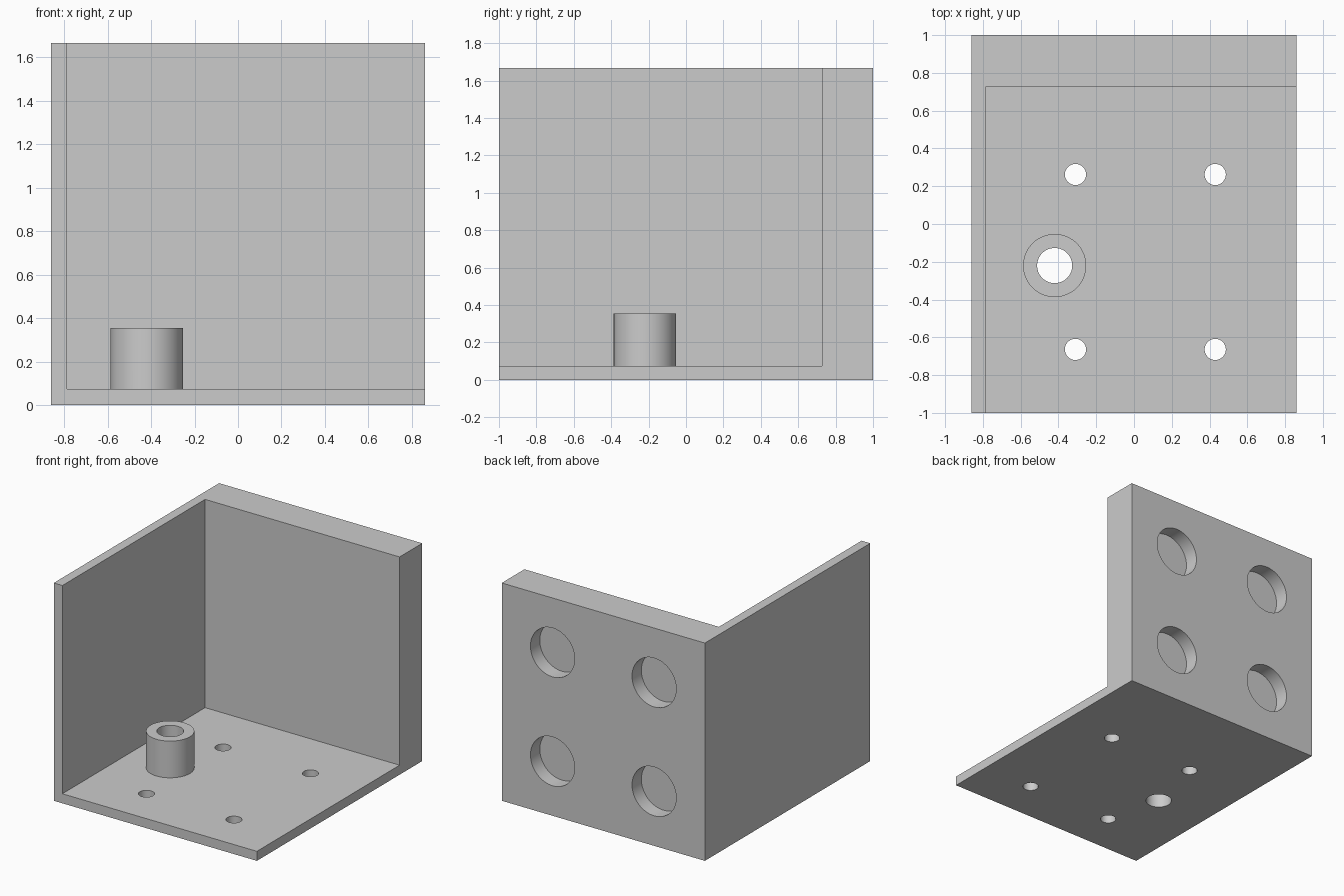
import bpy
import math

if "Cube" in bpy.data.objects:
    bpy.data.objects.remove(bpy.data.objects["Cube"], do_unlink=True)

# Overall size and wall thicknesses
W, D, H = 1.72, 2.0, 1.667
FLOOR, SIDE, BACK = 0.073, 0.073, 0.274
BOSS = (-0.42, -0.22)

grey = bpy.data.materials.new("plain_grey")
grey.use_nodes = True
colour = (0.6, 0.6, 0.6, 1)
grey.diffuse_color = colour
grey.node_tree.nodes["Principled BSDF"].inputs["Base Color"].default_value = colour


def box(name, low, high):
    bpy.ops.mesh.primitive_cube_add(size=1, location=[(a + b) / 2 for a, b in zip(low, high)])
    ob = bpy.context.object
    ob.name = name
    ob.scale = [b - a for a, b in zip(low, high)]
    bpy.ops.object.transform_apply(location=True, rotation=True, scale=True)
    return ob


def cylinder(name, radius, depth, centre, tilt=0):
    bpy.ops.mesh.primitive_cylinder_add(vertices=64, radius=radius, depth=depth,
                                        location=centre, rotation=(tilt, 0, 0))
    ob = bpy.context.object
    ob.name = name
    bpy.ops.object.transform_apply(location=True, rotation=True, scale=True)
    return ob


def combine(body, tool, operation):
    mod = body.modifiers.new(tool.name, "BOOLEAN")
    mod.object, mod.operation, mod.solver = tool, operation, "EXACT"
    bpy.context.view_layer.objects.active = body
    bpy.ops.object.modifier_apply(modifier=mod.name)
    bpy.data.objects.remove(tool, do_unlink=True)


# Floor, side wall and thick back wall, hollowed from one block
bracket = box("corner_bracket", (-W / 2, -D / 2, 0), (W / 2, D / 2, H))
combine(bracket, box("hollow", (-W / 2 + SIDE, -2, FLOOR), (2, D / 2 - BACK, 3)), "DIFFERENCE")

# Raised boss with a through bore
boss_top = 0.354
combine(bracket, cylinder("boss", 0.167, boss_top - FLOOR / 2, (*BOSS, (boss_top + FLOOR / 2) / 2)), "UNION")
combine(bracket, cylinder("boss_bore", 0.093, 2, (*BOSS, 0)), "DIFFERENCE")

# Four screw holes through the floor
for x in (-0.31, 0.43):
    for y in (-0.664, 0.262):
        combine(bracket, cylinder("screw_hole", 0.056, 1, (x, y, 0)), "DIFFERENCE")

# Four round blind pockets in the outside of the back wall
pocket = 0.113
for x in (-W / 4, W / 4):
    for z in (H / 4, H * 3 / 4):
        combine(bracket, cylinder("pocket", 0.187, pocket * 2, (x, D / 2, z), math.pi / 2), "DIFFERENCE")

bracket.data.materials.clear()
bracket.data.materials.append(grey)
bpy.ops.object.select_all(action="DESELECT")
bracket.select_set(True)
bpy.context.view_layer.objects.active = bracket
bpy.ops.object.shade_smooth_by_angle(angle=math.radians(30))
